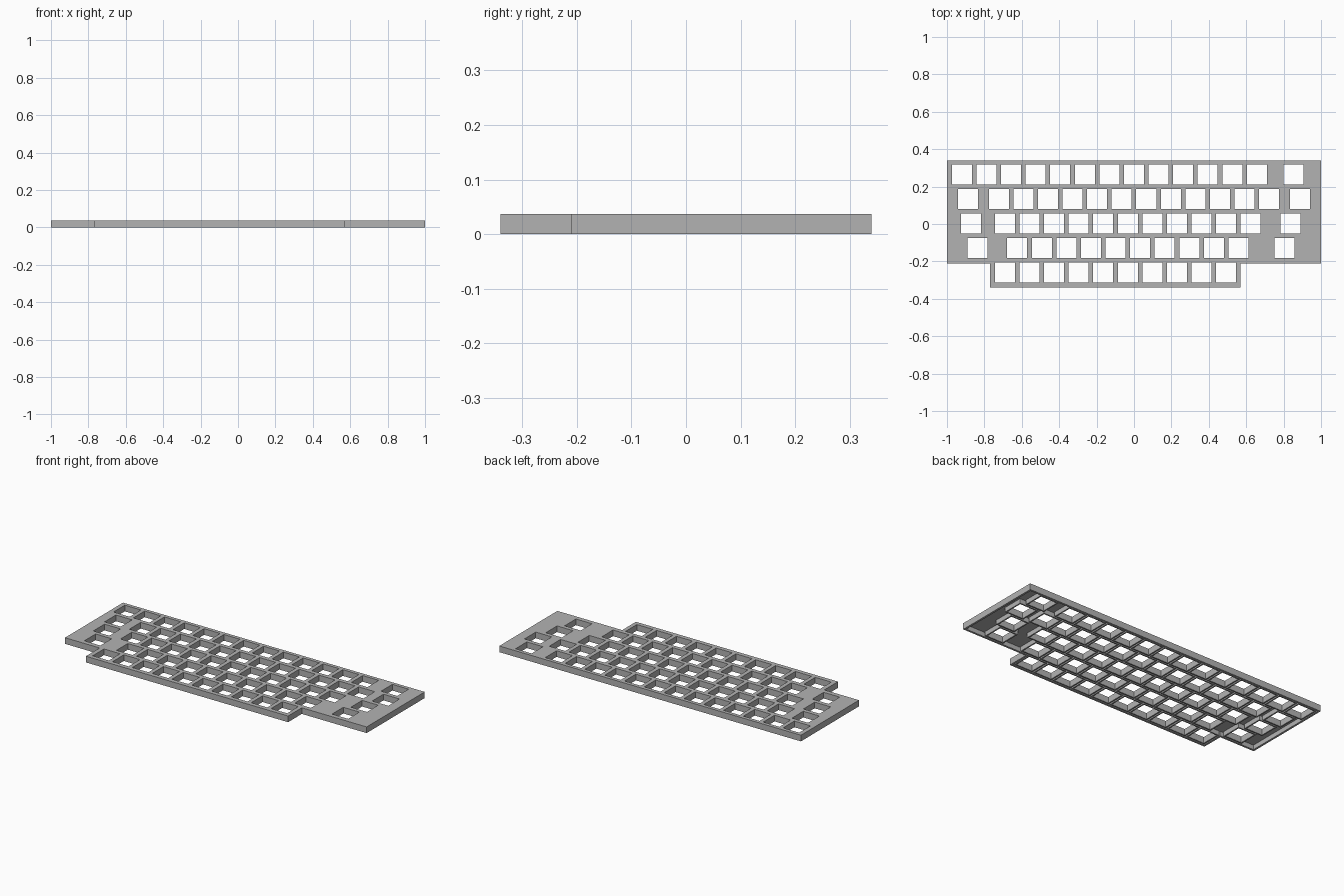
import bpy, bmesh

if "Cube" in bpy.data.objects:
    bpy.data.objects.remove(bpy.data.objects["Cube"])

U = 0.1314          # key pitch
H = 0.037           # total height
PLATE = 0.010       # top plate thickness
WALL = 0.012        # outer wall thickness
HOLE = 0.107        # key opening
COLLAR = 0.008      # wall around each opening

grey = bpy.data.materials.new("case_grey")
grey.diffuse_color = (0.45, 0.45, 0.45, 1)
grey.use_nodes = True
grey.node_tree.nodes["Principled BSDF"].inputs["Base Color"].default_value = grey.diffuse_color


def new_object(name, bm):
    bmesh.ops.recalc_face_normals(bm, faces=bm.faces)
    me = bpy.data.meshes.new(name)
    bm.to_mesh(me)
    bm.free()
    me.materials.append(grey)
    ob = bpy.data.objects.new(name, me)
    bpy.context.collection.objects.link(ob)
    return ob


def outline_solid(name, d, z0, z1):
    """Wide deck with a narrower front tab, inset by d and extruded."""
    pts = [(-1 + d, .34 - d), (-1 + d, -.21 + d), (-.77 + d, -.21 + d),
           (-.77 + d, -.34 + d), (.57 - d, -.34 + d), (.57 - d, -.21 + d),
           (1 - d, -.21 + d), (1 - d, .34 - d)]
    bm = bmesh.new()
    f = bm.faces.new([bm.verts.new((x, y, z0)) for x, y in pts])
    ext = bmesh.ops.extrude_face_region(bm, geom=[f])
    vs = [v for v in ext["geom"] if isinstance(v, bmesh.types.BMVert)]
    bmesh.ops.translate(bm, verts=vs, vec=(0, 0, z1 - z0))
    return new_object(name, bm)


def boxes(name, centres, size, z0, z1):
    bm = bmesh.new()
    for x, y in centres:
        vs = bmesh.ops.create_cube(bm, size=1)["verts"]
        bmesh.ops.scale(bm, verts=vs, vec=(size, size, z1 - z0))
        bmesh.ops.translate(bm, verts=vs, vec=(x, y, (z0 + z1) / 2))
    return new_object(name, bm)


def boolean(target, tool, op):
    m = target.modifiers.new(op, 'BOOLEAN')
    m.operation, m.object, m.solver = op, tool, 'EXACT'
    tool.hide_render = True
    bpy.context.view_layer.objects.active = target
    bpy.ops.object.modifier_apply(modifier=m.name)
    bpy.data.objects.remove(tool)


# key rows: gap-shifted first key, start of the regular run, run length, last key
X0 = -0.920
rows = [
    ([], 0, 13, 13.5),
    ([.25], 1.5, 12, 13.75),
    ([.375], 1.75, 11, 13.375),
    ([.625], 2.25, 10, 13.125),
    ([], 1.75, 10, None),
]
keys = []
for r, (first, start, count, last) in enumerate(rows):
    offs = first + [start + i for i in range(count)]
    if last is not None:
        offs.append(last)
    keys += [(X0 + o * U, 0.265 - r * U) for o in offs]

# hollow case, open underneath
case = outline_solid("keyboard_case", 0, 0, H)
boolean(case, outline_solid("cavity_cutter", WALL, -0.02, H - PLATE), 'DIFFERENCE')
# collars below the plate, then the openings through them
boolean(case, boxes("key_collars", keys, HOLE + 2 * COLLAR, 0, H - PLATE / 2), 'UNION')
boolean(case, boxes("key_cutters", keys, HOLE, -0.02, H + 0.02), 'DIFFERENCE')
